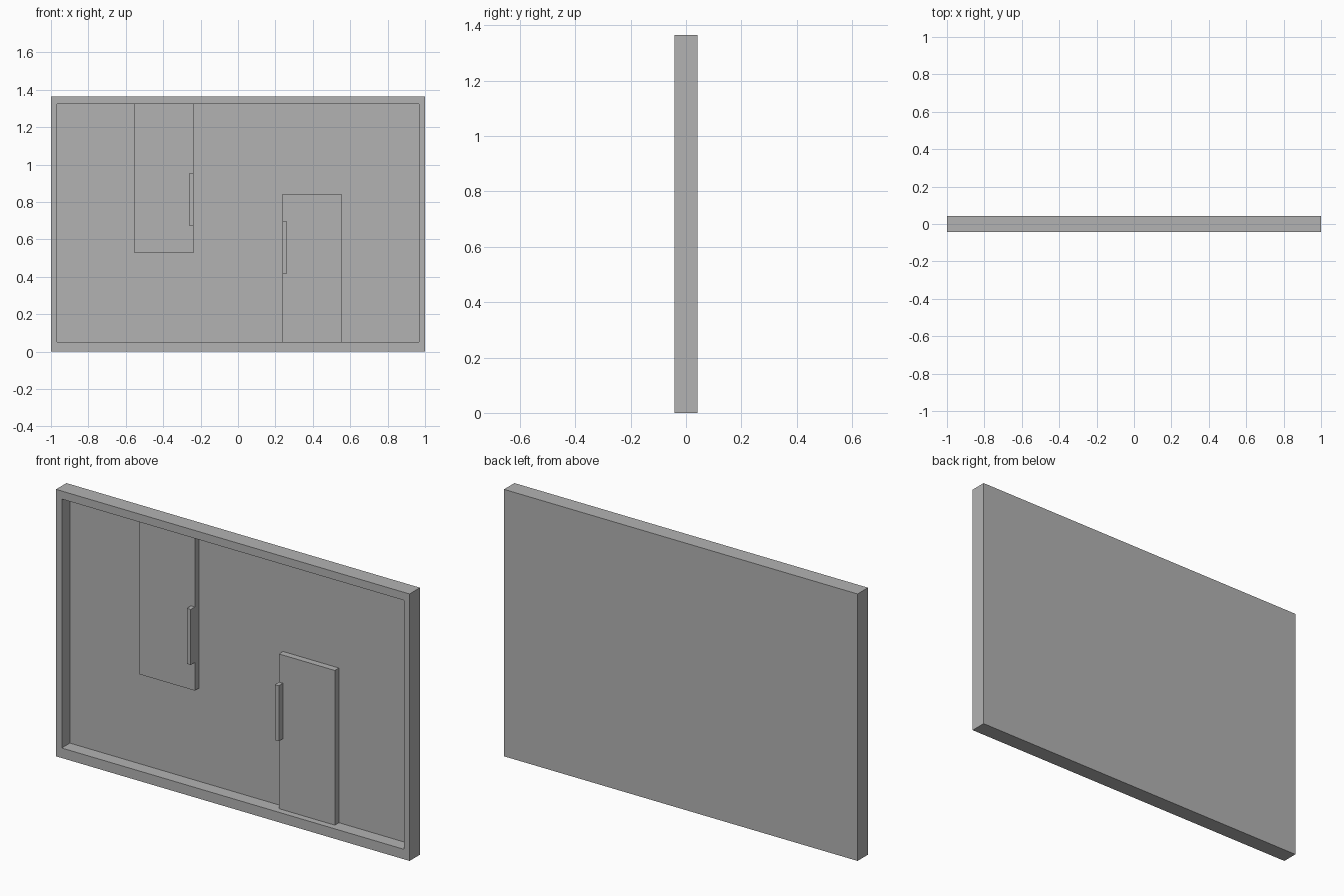
import bpy, bmesh
from mathutils import Vector

cube = bpy.data.objects.get("Cube")
if cube:
    bpy.data.objects.remove(cube, do_unlink=True)

grey = bpy.data.materials.new("plain_grey")
grey.use_nodes = True
COLOUR = (0.45, 0.45, 0.45, 1)
grey.diffuse_color = COLOUR
grey.node_tree.nodes["Principled BSDF"].inputs["Base Color"].default_value = COLOUR

HEIGHT, FRONT, BACK = 1.365, -0.042, 0.042
FLOOR = 0.024           # recessed surface
PANEL_FRONT = -0.009
SILL, HEAD = 0.051, 1.324   # bottom and top of the recess


def box(name, x, y, z, recess=False):
    """Box spanning the given ranges, optionally hollowed from the front."""
    bm = bmesh.new()
    bmesh.ops.create_cube(bm, size=1)
    for v in bm.verts:
        v.co = [r[0] if c < 0 else r[1] for c, r in zip(v.co, (x, y, z))]
    bm.normal_update()
    if recess:
        face = min(bm.faces, key=lambda f: f.calc_center_median().y)
        bmesh.ops.inset_region(bm, faces=[face], thickness=0.046)
        for v in face.verts:
            v.co.z = SILL if v.co.z < HEIGHT / 2 else HEAD
        new = bmesh.ops.extrude_face_region(bm, geom=[face])["geom"]
        bmesh.ops.translate(bm, vec=Vector((0, FLOOR - FRONT, 0)),
                            verts=[g for g in new if isinstance(g, bmesh.types.BMVert)])
        if face.is_valid:
            bmesh.ops.delete(bm, geom=[face], context="FACES_ONLY")
        bmesh.ops.recalc_face_normals(bm, faces=bm.faces)
    mesh = bpy.data.meshes.new(name)
    bm.to_mesh(mesh)
    bm.free()
    mesh.materials.append(grey)
    obj = bpy.data.objects.new(name, mesh)
    bpy.context.collection.objects.link(obj)


# Framed board with a shallow recess in the front
box("framed_board", (-1, 1), (FRONT, BACK), (0, HEIGHT), recess=True)

# Raised panels, one hanging from the top and one standing on the sill
box("upper_panel", (-0.554, -0.238), (PANEL_FRONT, FLOOR), (0.527, HEAD))
box("lower_panel", (0.238, 0.554), (PANEL_FRONT, FLOOR), (SILL, 0.842))

# Upright bars on the inner edges of the panels
box("upper_handle", (-0.26, -0.238), (FRONT, PANEL_FRONT), (0.671, 0.955))
box("lower_handle", (0.238, 0.26), (FRONT, PANEL_FRONT), (0.414, 0.698))
